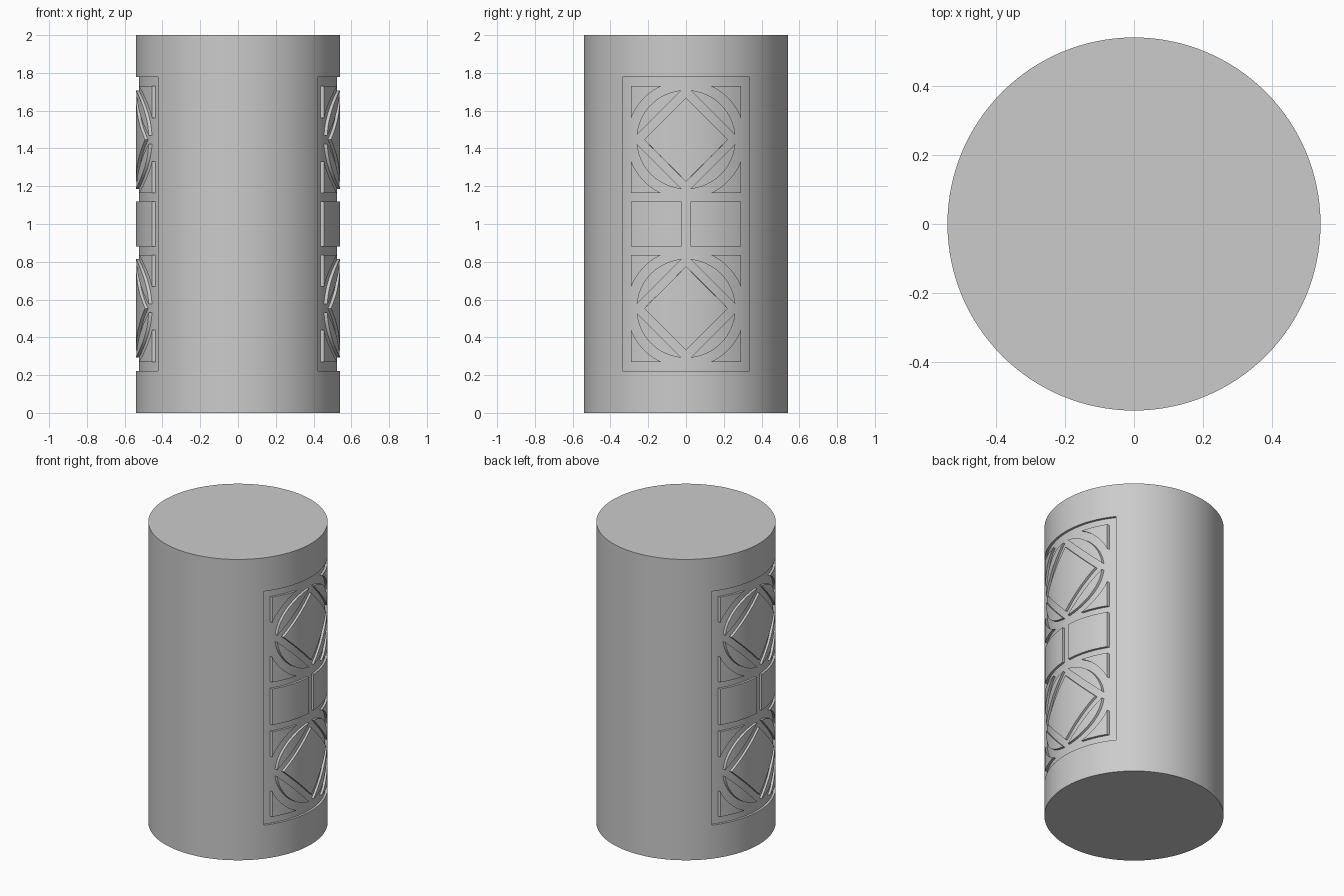
import bpy, bmesh, math

RADIUS, HEIGHT, DEPTH = 0.54, 2.0, 0.015
MID = HEIGHT / 2
SIDES = 128

cube = bpy.data.objects.get("Cube")
if cube:
    bpy.data.objects.remove(cube, do_unlink=True)

stone = bpy.data.materials.new("light_grey")
stone.use_nodes = True
stone.diffuse_color = (0.6, 0.6, 0.6, 1)
stone.node_tree.nodes["Principled BSDF"].inputs["Base Color"].default_value = (0.6, 0.6, 0.6, 1)


def make_object(name, bm):
    bmesh.ops.recalc_face_normals(bm, faces=bm.faces)
    mesh = bpy.data.meshes.new(name)
    bm.to_mesh(mesh)
    bm.free()
    mesh.materials.append(stone)
    obj = bpy.data.objects.new(name, mesh)
    bpy.context.collection.objects.link(obj)
    return obj


def cylinder(name, radius):
    bm = bmesh.new()
    bmesh.ops.create_cone(bm, cap_ends=True, segments=SIDES, radius1=radius,
                          radius2=radius, depth=HEIGHT)
    bmesh.ops.translate(bm, verts=bm.verts, vec=(0, 0, MID))
    return make_object(name, bm)


def prisms(name, outlines, reach):
    """Extrude (y, z) outlines right through the column along x."""
    bm = bmesh.new()
    for outline in outlines:
        face = bm.faces.new([bm.verts.new((-reach, y, z)) for y, z in outline])
        ext = bmesh.ops.extrude_face_region(bm, geom=[face])
        verts = [g for g in ext["geom"] if isinstance(g, bmesh.types.BMVert)]
        bmesh.ops.translate(bm, verts=verts, vec=(2 * reach, 0, 0))
    return make_object(name, bm)


def subtract(target, cutter):
    mod = target.modifiers.new("cut", "BOOLEAN")
    mod.operation, mod.solver, mod.object = "DIFFERENCE", "EXACT", cutter
    bpy.context.view_layer.objects.active = target
    bpy.ops.object.modifier_apply(modifier=mod.name)
    bpy.data.objects.remove(cutter, do_unlink=True)


def rect(y0, y1, half_z):
    return [(y0, MID - half_z), (y1, MID - half_z), (y1, MID + half_z), (y0, MID + half_z)]


def arc(radius, start, end, steps=20):
    angles = [start + (end - start) * i / steps for i in range(steps + 1)]
    return [(radius * math.cos(a), radius * math.sin(a)) for a in angles]


# Raised motif: a diamond, four circle segments and four corner spandrels
HALF_Y, HALF_Z = 0.29, 0.283
DIAMOND, RING, SPANDREL = 0.222, 0.262, 0.312
segment = arc(RING, math.radians(5), math.radians(85))
corner = arc(SPANDREL, math.acos(HALF_Y / SPANDREL), math.asin(HALF_Z / SPANDREL))
corner.append((HALF_Y, HALF_Z))

outlines = [rect(0.025, HALF_Y, 0.12), rect(-HALF_Y, -0.025, 0.12)]
for centre in (MID - 0.447, MID + 0.447):
    motif = [[(DIAMOND, 0), (0, DIAMOND), (-DIAMOND, 0), (0, -DIAMOND)]]
    for sy in (-1, 1):
        for sz in (-1, 1):
            motif += [[(sy * y, sz * z) for y, z in s] for s in (segment, corner)]
    outlines += [[(y, centre + z) for y, z in s] for s in motif]

# Recess on both sides, leaving the core and the raised motif standing
recess = prisms("recess_cutter", [rect(-0.335, 0.335, 0.777)], 0.7)
subtract(recess, cylinder("core", RADIUS - DEPTH))
subtract(recess, prisms("raised_motif", outlines, 0.8))

column = cylinder("carved_column", RADIUS)
subtract(column, recess)

# Smooth round surface with crisp carved edges
bpy.ops.object.select_all(action="DESELECT")
column.select_set(True)
bpy.context.view_layer.objects.active = column
bpy.ops.object.shade_smooth_by_angle(angle=math.radians(30))
